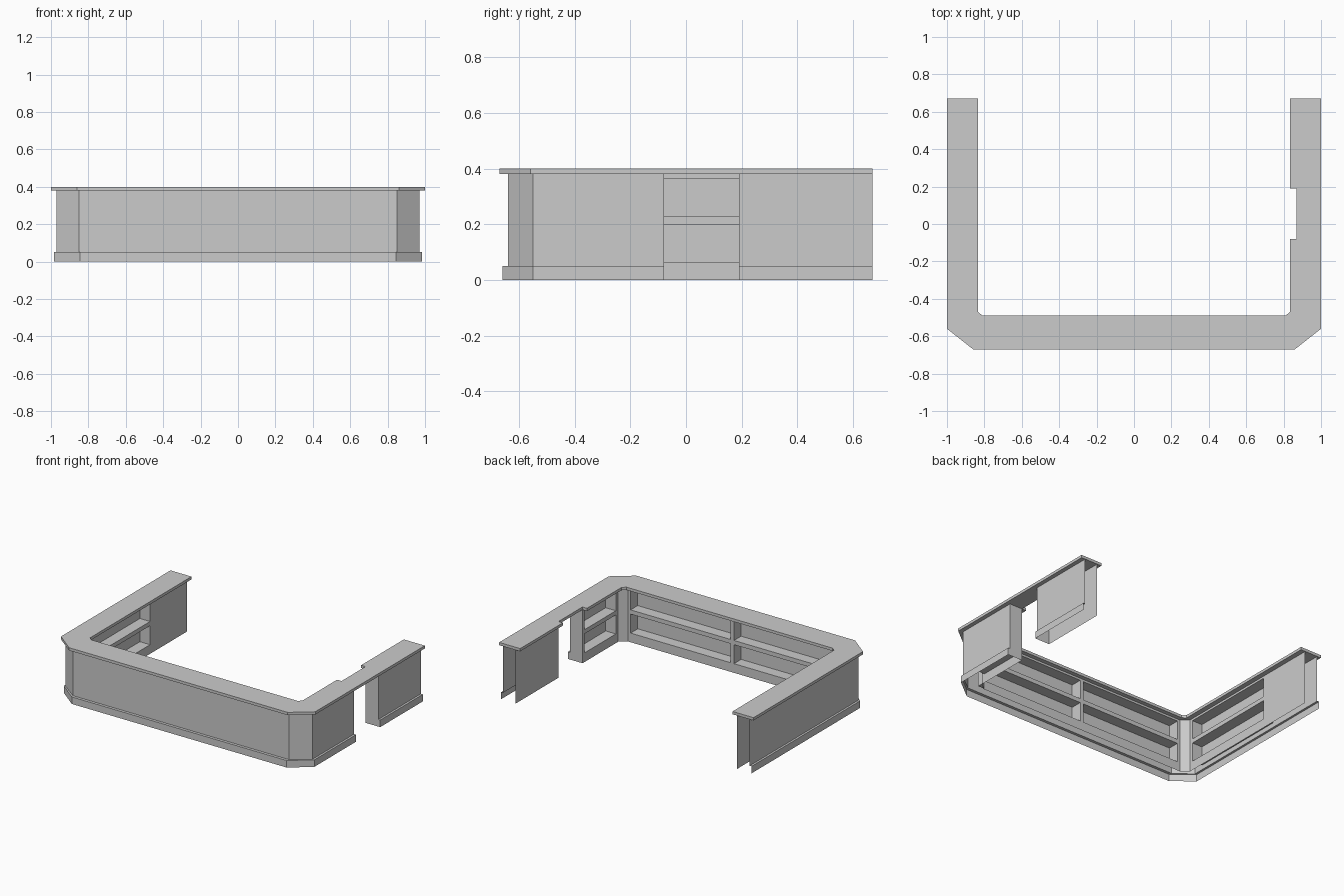
import bpy
import bmesh
from mathutils import Vector

if "Cube" in bpy.data.objects:
    bpy.data.objects.remove(bpy.data.objects["Cube"])

TOP, UNDER, BASE = 0.40, 0.38, 0.05
BACK = 0.67                 # rear end of both arms
GAP0, GAP1 = -0.08, 0.19    # walk-through in the right arm
ROWS = [0, 0.065, 0.20, 0.23, 0.365, UNDER]
DEPTH = 0.08


def finish(bm, name):
    bmesh.ops.remove_doubles(bm, verts=bm.verts, dist=1e-5)
    me = bpy.data.meshes.new(name)
    bm.to_mesh(me)
    bm.free()
    ob = bpy.data.objects.new(name, me)
    bpy.context.collection.objects.link(ob)
    return ob


def face(bm, pts):
    return bm.faces.new([bm.verts.new(p) for p in pts])


def slab(name, outline):
    """Closed plate of counter top thickness."""
    bm = bmesh.new()
    f = face(bm, [(x, y, UNDER) for x, y in outline])
    ext = bmesh.ops.extrude_face_region(bm, geom=[f], use_keep_orig=True)
    verts = [v for v in ext["geom"] if isinstance(v, bmesh.types.BMVert)]
    bmesh.ops.translate(bm, vec=(0, 0, TOP - UNDER), verts=verts)
    bmesh.ops.recalc_face_normals(bm, faces=bm.faces)
    finish(bm, name)


def outer_shell(name, body, plinth):
    """Thin outer cladding with a projecting plinth, open underneath."""
    bm = bmesh.new()
    rings = [(plinth, 0), (plinth, BASE), (body, BASE), (body, UNDER)]
    for (lo, z0), (hi, z1) in zip(rings, rings[1:]):
        for i in range(len(lo) - 1):
            face(bm, [(*lo[i], z0), (*lo[i + 1], z0), (*hi[i + 1], z1), (*hi[i], z1)])
    finish(bm, name)


def inner_wall(name, a, b, openings=()):
    """Thin inner wall from a to b with two rows of recessed shelves."""
    bm = bmesh.new()
    a, b = Vector((*a, 0)), Vector((*b, 0))
    d = (b - a).normalized()
    inward = Vector((-d.y, d.x, 0)) * DEPTH
    us = [0] + [u for o in openings for u in o] + [(b - a).length]
    for i in range(len(us) - 1):
        for j in range(len(ROWS) - 1):
            corners = [(us[i], ROWS[j]), (us[i + 1], ROWS[j]),
                       (us[i + 1], ROWS[j + 1]), (us[i], ROWS[j + 1])]
            q = [a + d * u + Vector((0, 0, z)) for u, z in corners]
            if i % 2 and j % 2:
                face(bm, [p + inward for p in q])
                for k in range(4):
                    p, r = q[k], q[(k + 1) % 4]
                    face(bm, [p, r, r + inward, p + inward])
            else:
                face(bm, q)
    finish(bm, name)


def end_cap(name, y, flip):
    """Closed end of the right arm beside the walk-through."""
    bm = bmesh.new()
    prof = [(0.87, 0), (0.985, 0), (0.985, BASE), (0.97, BASE), (0.97, UNDER), (0.87, UNDER)]
    pts = [(x, y, z) for x, z in prof]
    face(bm, pts[::-1] if flip else pts)
    finish(bm, name)


# Counter top: main U, bridge over the walk-through, rear right piece
slab("counter_top", [(-1, BACK), (-1, -0.56), (-0.86, -0.67), (0.86, -0.67), (1, -0.56),
                     (1, GAP0), (0.835, GAP0), (0.835, -0.47), (0.81, -0.49),
                     (-0.81, -0.49), (-0.835, -0.47), (-0.835, BACK)])
slab("bridge_top", [(0.87, GAP0), (1, GAP0), (1, GAP1), (0.87, GAP1)])
slab("rear_right_top", [(0.835, GAP1), (1, GAP1), (1, BACK), (0.835, BACK)])

# Outer cladding
outer_shell("outer_cladding",
            [(-0.97, BACK), (-0.97, -0.55), (-0.85, -0.64), (0.85, -0.64), (0.97, -0.55), (0.97, GAP0)],
            [(-0.985, BACK), (-0.985, -0.55), (-0.845, -0.66), (0.845, -0.66), (0.985, -0.55), (0.985, GAP0)])
outer_shell("rear_right_cladding", [(0.97, GAP1), (0.97, BACK)], [(0.985, GAP1), (0.985, BACK)])

# Inner walls with shelves
XI, YI, CX, CY = 0.87, -0.52, 0.82, -0.48
inner_wall("right_shelves", (XI, GAP0), (XI, CY), [(0.025, 0.375)])
inner_wall("front_shelves", (CX, YI), (-CX, YI), [(0.02, CX - 0.013), (CX + 0.013, 2 * CX - 0.02)])
inner_wall("left_shelves", (-XI, CY), (-XI, BACK), [(0.025, 0.735)])
inner_wall("right_inner_corner", (XI, CY), (CX, YI))
inner_wall("left_inner_corner", (-CX, YI), (-XI, CY))
inner_wall("rear_right_inner_panel", (XI, BACK), (XI, GAP1))

# End caps at the walk-through
end_cap("front_gap_cap", GAP0, True)
end_cap("rear_gap_cap", GAP1, False)
